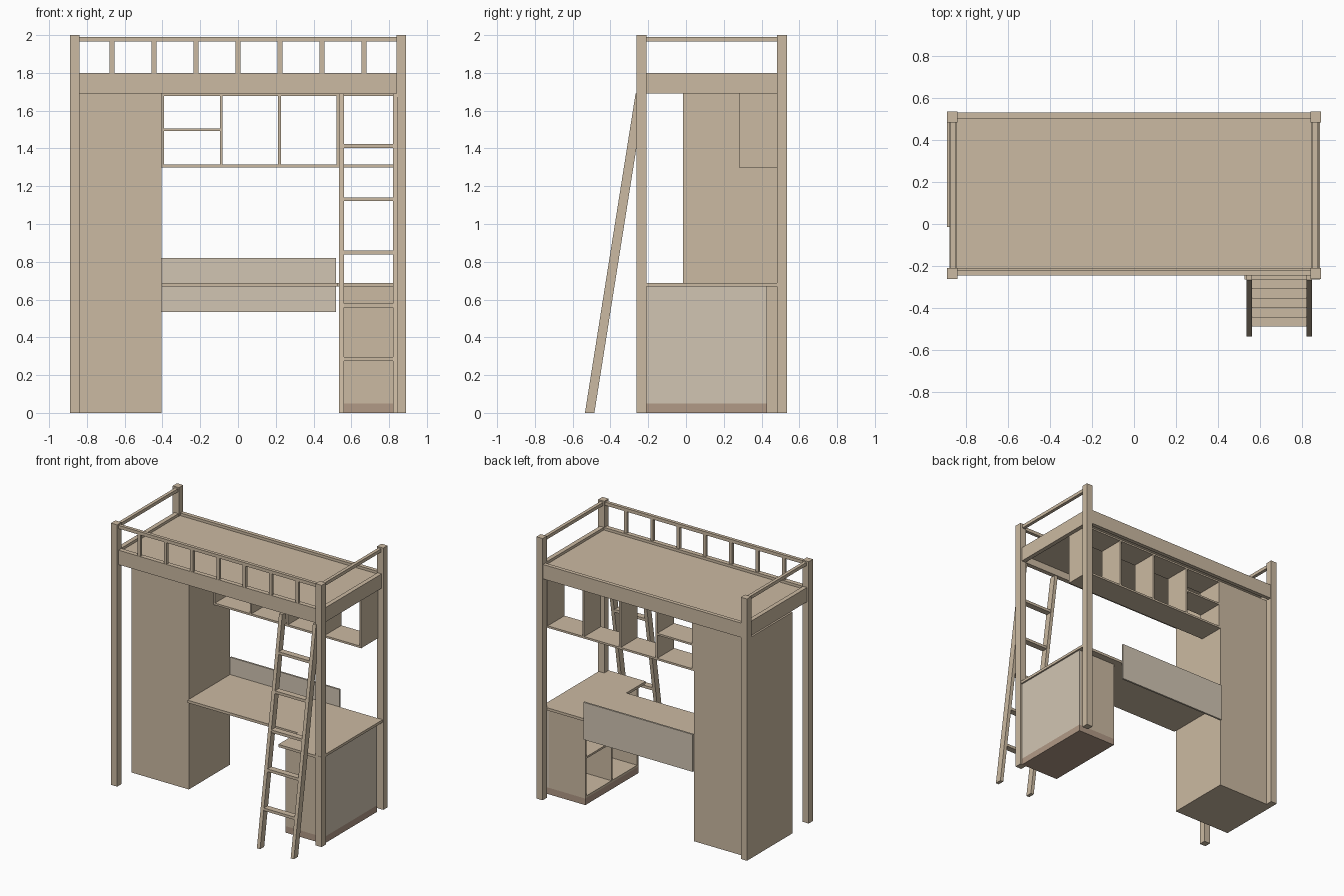
import bpy

def material(name, r, g, b):
    m = bpy.data.materials.new(name)
    m.diffuse_color = (r, g, b, 1)
    return m

WOOD = material("beige_wood", 0.60, 0.49, 0.36)
PALE = material("pale_panel", 0.64, 0.56, 0.45)
DARK = material("plinth_brown", 0.44, 0.32, 0.24)

def prism(name, profile, axis, lo, hi, mat=WOOD):
    """Extrude a 2D profile along axis 'x' (profile is y,z) or 'z' (profile is x,y)."""
    n = len(profile)
    put = (lambda p, t: (t, p[0], p[1])) if axis == "x" else (lambda p, t: (p[0], p[1], t))
    verts = [put(p, t) for t in (lo, hi) for p in profile]
    faces = [tuple(reversed(range(n))), tuple(range(n, 2 * n))]
    faces += [(i, (i + 1) % n, n + (i + 1) % n, n + i) for i in range(n)]
    mesh = bpy.data.meshes.new(name)
    mesh.from_pydata(verts, [], faces)
    mesh.materials.append(mat)
    obj = bpy.data.objects.new(name, mesh)
    bpy.context.collection.objects.link(obj)
    return obj

def box(name, x0, x1, y0, y1, z0, z1, mat=WOOD):
    return prism(name, [(x0, y0), (x1, y0), (x1, y1), (x0, y1)], "z", z0, z1, mat)

# Corner posts
for side, x in (("left", -0.89), ("right", 0.838)):
    for end, y in (("front", -0.262), ("back", 0.483)):
        box(f"{end}_{side}_post", x, x + 0.052, y, y + 0.052, 0, 2)

# Bed frame and base
box("front_beam", -0.84, 0.84, -0.245, -0.21, 1.69, 1.80)
box("back_beam", -0.84, 0.84, 0.50, 0.53, 1.69, 1.80)
for side, x in (("left", -0.876), ("right", 0.842)):
    box(f"{side}_end_beam", x, x + 0.034, -0.21, 0.483, 1.69, 1.80)
    box(f"{side}_guard_rail", x + 0.005, x + 0.03, -0.21, 0.483, 1.965, 1.99)
box("bed_base", -0.842, 0.842, -0.21, 0.50, 1.745, 1.78)

# Front guard rail and slats
box("front_guard_rail", -0.84, 0.84, -0.245, -0.22, 1.965, 1.99)
for i in range(7):
    x = (i - 3) * 0.2225
    box("guard_slat", x - 0.0125, x + 0.0125, -0.243, -0.222, 1.80, 1.965)

# Wardrobe
box("wardrobe", -0.89, -0.405, -0.015, 0.483, 0, 1.69)

# Open shelf unit under the bed
box("shelf_top", -0.405, 0.845, 0.28, 0.483, 1.677, 1.69)
box("shelf_bottom", -0.405, 0.845, 0.28, 0.483, 1.30, 1.315)
for i in range(5):
    x = -0.405 + i * 0.309
    box("shelf_divider", x, x + 0.014, 0.28, 0.483, 1.315, 1.677)
box("shelf_middle", -0.391, -0.096, 0.28, 0.483, 1.492, 1.506)

# L-shaped desk top and back panel
prism("desk_top", [(-0.405, -0.03), (0.525, -0.03), (0.525, -0.263), (0.885, -0.263),
                   (0.885, 0.483), (-0.405, 0.483)], "z", 0.668, 0.688)
box("desk_back_panel", -0.405, 0.52, 0.483, 0.497, 0.535, 0.82, PALE)

# Desk cabinet, open towards the seat
box("cabinet_plinth", 0.55, 0.873, -0.21, 0.43, 0, 0.05, DARK)
box("cabinet_floor", 0.55, 0.858, -0.195, 0.415, 0.05, 0.066)
box("cabinet_front", 0.55, 0.858, -0.21, -0.195, 0.05, 0.668)
box("cabinet_back", 0.55, 0.858, 0.415, 0.43, 0.05, 0.668)
box("cabinet_side", 0.858, 0.873, -0.21, 0.43, 0.05, 0.668, PALE)
box("cabinet_divider", 0.55, 0.858, 0.10, 0.115, 0.066, 0.668)
box("cabinet_shelf", 0.55, 0.858, 0.115, 0.415, 0.35, 0.365)

# Leaning ladder
SLOPE, TOP = 0.1586, 1.69
lean = lambda z: -0.535 + SLOPE * z
for side, x in (("left", 0.534), ("right", 0.82)):
    prism(f"ladder_{side}_rail", [(lean(0), 0), (lean(0) + 0.05, 0),
                                  (lean(TOP) + 0.05, TOP), (lean(TOP), TOP)], "x", x, x + 0.027)
for i in range(5):
    z = 0.276 + i * 0.2815
    box("ladder_rung", 0.561, 0.82, lean(z) + 0.003, lean(z) + 0.05, z, z + 0.021)
